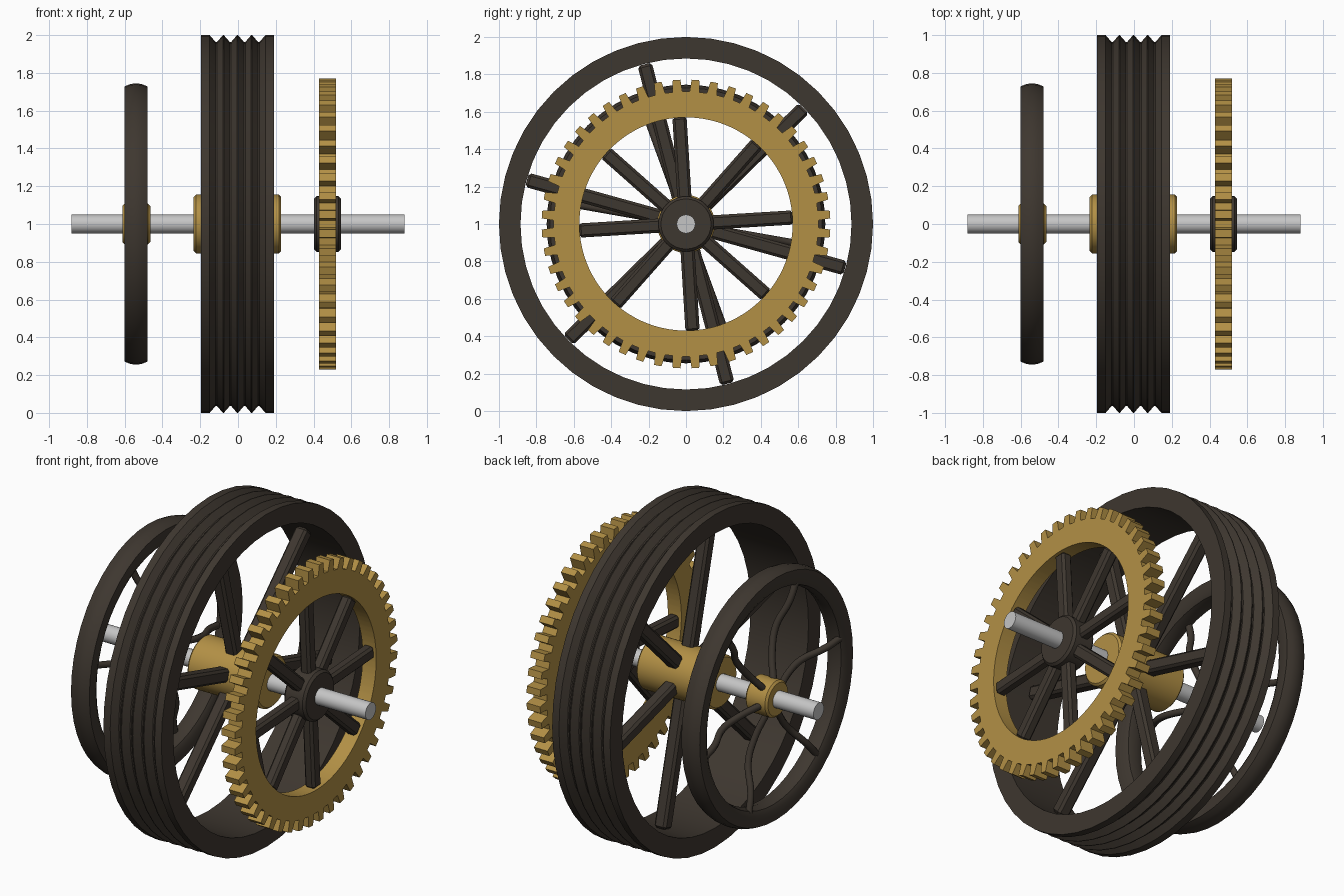
import bpy, bmesh, math
from mathutils import Matrix, Vector

if "Cube" in bpy.data.objects:
    bpy.data.objects.remove(bpy.data.objects["Cube"])

AXLE_Z = 1.0


def material(name, rgb):
    m = bpy.data.materials.new(name)
    m.diffuse_color = (*rgb, 1)
    m.use_nodes = True
    m.node_tree.nodes["Principled BSDF"].inputs["Base Color"].default_value = m.diffuse_color
    return m


DARK = material("dark_iron", (0.048, 0.038, 0.029))
GOLD = material("brass", (0.45, 0.28, 0.06))
STEEL = material("steel", (0.56, 0.56, 0.56))


def finish(bm, name, mat, angle=35):
    bmesh.ops.remove_doubles(bm, verts=bm.verts, dist=1e-5)
    bmesh.ops.recalc_face_normals(bm, faces=bm.faces)
    me = bpy.data.meshes.new(name)
    bm.to_mesh(me)
    bm.free()
    me.materials.append(mat)
    ob = bpy.data.objects.new(name, me)
    bpy.context.collection.objects.link(ob)
    bpy.ops.object.select_all(action='DESELECT')
    ob.select_set(True)
    bpy.context.view_layer.objects.active = ob
    bpy.ops.object.shade_smooth_by_angle(angle=math.radians(angle))
    return ob


def on_axle(x, r, a):
    return Vector((x, r * math.cos(a), AXLE_Z + r * math.sin(a)))


def bridge(bm, rings):
    """Join a closed list of rings, each a closed section."""
    for i, ring in enumerate(rings):
        nxt = rings[(i + 1) % len(rings)]
        for j in range(len(ring)):
            k = (j + 1) % len(ring)
            bm.faces.new((ring[j], ring[k], nxt[k], nxt[j]))


def lathe(name, profile, mat, n=48):
    """Spin a closed (x, radius) section around the axle."""
    bm = bmesh.new()
    bridge(bm, [[bm.verts.new(on_axle(x, r, math.tau * i / n)) for x, r in profile]
                for i in range(n)])
    finish(bm, name, mat)


def drum(name, x0, x1, r, bevel, mat, n=32, bore=0.045):
    lathe(name, [(x0, bore), (x0, r - bevel), (x0 + bevel, r),
                 (x1 - bevel, r), (x1, r - bevel), (x1, bore)], mat, n)


def bar_spokes(name, x, r0, r1, width, depth, count, phase, mat):
    """Bevelled straight bars around the axle."""
    for i in range(count):
        bm = bmesh.new()
        bmesh.ops.create_cube(bm, size=1)
        bmesh.ops.scale(bm, vec=(depth, r1 - r0, width), verts=bm.verts)
        bmesh.ops.bevel(bm, geom=bm.edges[:], offset=0.014, segments=1, affect='EDGES')
        bmesh.ops.translate(bm, vec=(x, (r0 + r1) / 2, 0), verts=bm.verts)
        a = math.radians(phase + 360 * i / count)
        bm.transform(Matrix.Translation((0, 0, AXLE_Z)) @ Matrix.Rotation(a, 4, 'X'))
        finish(bm, f"{name}_{i + 1}", mat, 25)


# Axle
bm = bmesh.new()
bmesh.ops.create_cone(bm, cap_ends=True, segments=24, radius1=0.05, radius2=0.05, depth=1.765)
bm.transform(Matrix.Translation((0, 0, AXLE_Z)) @ Matrix.Rotation(math.pi / 2, 4, 'Y'))
finish(bm, "axle", STEEL)

# Grooved drive wheel
section = [(-0.195, 0.885), (-0.195, 1.0)]
for i in range(4):
    c = -0.115 + 0.075 * i
    section += [(c - 0.035, 1.0), (c - 0.004, 0.964), (c + 0.004, 0.964), (c + 0.035, 1.0)]
section += [(0.19, 1.0), (0.19, 0.885)]
lathe("grooved_rim", section, DARK)
drum("rim_hub", -0.235, 0.228, 0.155, 0.012, GOLD)
bar_spokes("rim_spoke", 0, 0.12, 0.882, 0.078, 0.078, 6, 44.5, DARK)

# Toothed gear
TEETH, TIP, ROOT, BORE = 48, 0.772, 0.708, 0.57
bm = bmesh.new()
rings = []
pitch = math.tau / TEETH
for t in range(TEETH):
    for frac, r in ((-0.29, ROOT), (-0.2, TIP), (0.2, TIP), (0.29, ROOT)):
        a = (t + 0.5 + frac) * pitch
        rings.append([bm.verts.new(on_axle(x, q, a))
                      for x, q in ((0.43, BORE), (0.43, r), (0.52, r), (0.52, BORE))])
bridge(bm, rings)
finish(bm, "gear_ring", GOLD, 20)
drum("gear_hub", 0.402, 0.546, 0.148, 0.014, DARK)
bar_spokes("gear_spoke", 0.475, 0.11, 0.575, 0.076, 0.066, 8, 3.5, DARK)

# Handwheel rim and hub
HX = -0.54
lathe("handwheel_rim", [(HX - 0.061, 0.728), (HX - 0.03, 0.741), (HX, 0.745), (HX + 0.03, 0.741),
                        (HX + 0.061, 0.728), (HX + 0.061, 0.665), (HX + 0.045, 0.638),
                        (HX, 0.625), (HX - 0.045, 0.638), (HX - 0.061, 0.665)], DARK)
drum("handwheel_hub", -0.612, -0.464, 0.108, 0.012, GOLD)

# Bowed handwheel spokes
for i in range(6):
    a = math.radians(50 + 60 * i)
    cu = bpy.data.curves.new(f"handwheel_spoke_{i + 1}", 'CURVE')
    cu.dimensions = '3D'
    cu.bevel_depth = 0.02
    cu.bevel_resolution = 2
    cu.resolution_u = 6
    sp = cu.splines.new('BEZIER')
    path = [(-0.56, 0.09), (-0.515, 0.24), (-0.505, 0.38), (-0.56, 0.54), (-0.575, 0.65)]
    sp.bezier_points.add(len(path) - 1)
    for p, (x, r) in zip(sp.bezier_points, path):
        p.co = on_axle(x, r, a)
        p.handle_left_type = p.handle_right_type = 'AUTO'
    cu.materials.append(DARK)
    bpy.context.collection.objects.link(bpy.data.objects.new(cu.name, cu))
